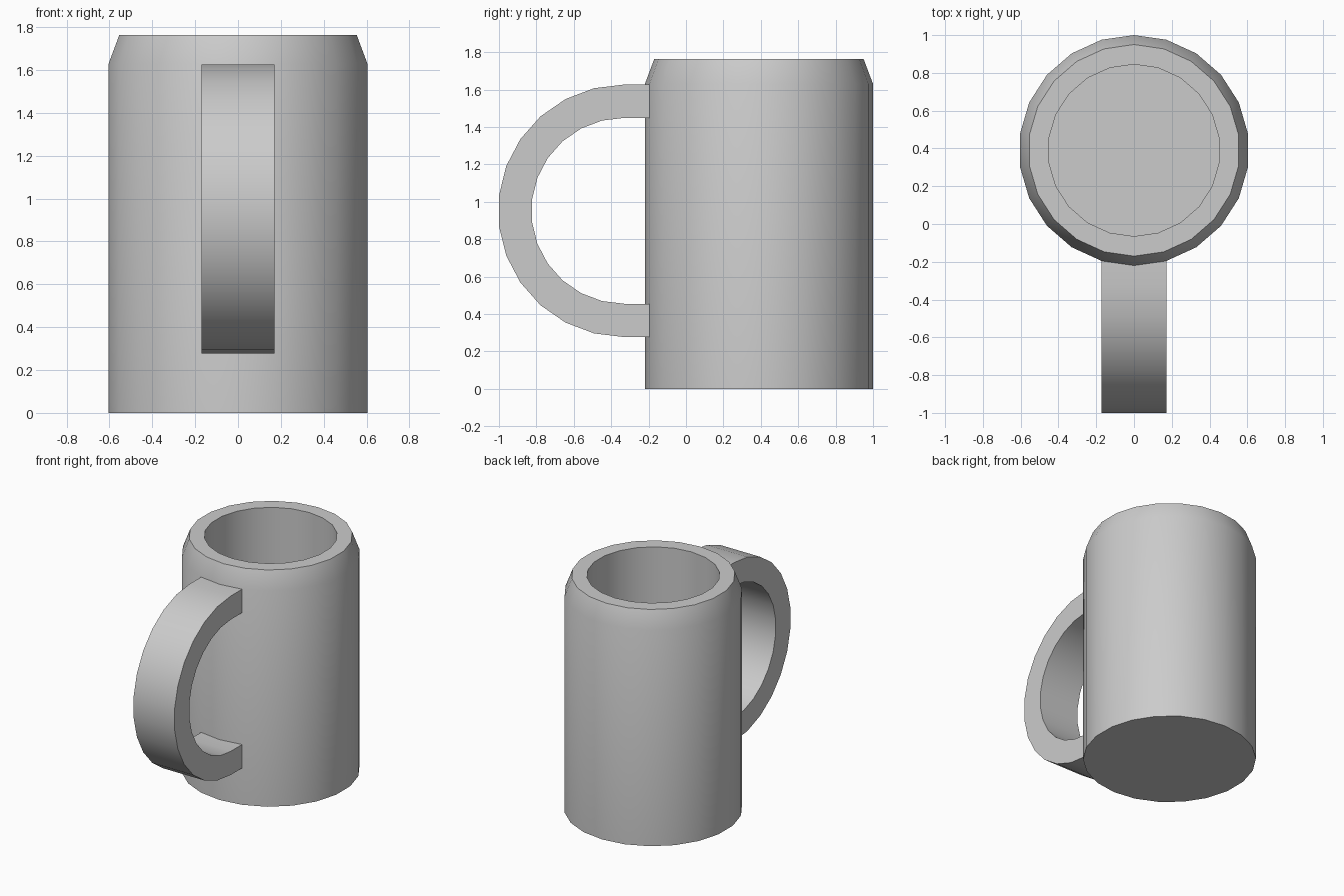
import bpy, bmesh, math

if "Cube" in bpy.data.objects:
    bpy.data.objects.remove(bpy.data.objects["Cube"])

CENTRE_Y, SIDES = 0.39, 22

grey = bpy.data.materials.new("plain grey")
grey.diffuse_color = (0.6, 0.6, 0.6, 1)
grey.use_nodes = True
grey.node_tree.nodes["Principled BSDF"].inputs["Base Color"].default_value = grey.diffuse_color


def finish(name, bm):
    bmesh.ops.recalc_face_normals(bm, faces=bm.faces)
    mesh = bpy.data.meshes.new(name)
    bm.to_mesh(mesh)
    bm.free()
    mesh.materials.append(grey)
    ob = bpy.data.objects.new(name, mesh)
    bpy.context.collection.objects.link(ob)
    bpy.ops.object.select_all(action='DESELECT')
    ob.select_set(True)
    bpy.context.view_layer.objects.active = ob
    bpy.ops.object.shade_smooth_by_angle(angle=math.radians(30))


# Hollow mug body: (radius, height) profile from base, over the rim, to the inner floor
bm = bmesh.new()
rings = []
for r, z in [(0.61, 0), (0.61, 1.63), (0.56, 1.763), (0.455, 1.763), (0.455, 0.15)]:
    rings.append([bm.verts.new((r * math.sin(i * math.tau / SIDES),
                                CENTRE_Y + r * math.cos(i * math.tau / SIDES), z))
                  for i in range(SIDES)])
for low, high in zip(rings, rings[1:]):
    for i in range(SIDES):
        j = (i + 1) % SIDES
        bm.faces.new((low[i], low[j], high[j], high[i]))
bm.faces.new(rings[0])
bm.faces.new(rings[-1])
finish("mug_body", bm)


# Handle: half ring with straight ends running into the body
def arc(r, cy=-0.33, cz=0.952, steps=13, end_y=-0.19):
    pts = [(end_y, cz + r)]
    for i in range(steps + 1):
        a = math.pi * i / steps
        pts.append((cy - r * math.sin(a), cz + r * math.cos(a)))
    return pts + [(end_y, cz - r)]


bm = bmesh.new()
sections = []
for (oy, oz), (iy, iz) in zip(arc(0.675), arc(0.497)):
    sections.append([bm.verts.new(p) for p in
                     ((-0.171, oy, oz), (0.171, oy, oz), (0.171, iy, iz), (-0.171, iy, iz))])
for a, b in zip(sections, sections[1:]):
    for i in range(4):
        j = (i + 1) % 4
        bm.faces.new((a[i], a[j], b[j], b[i]))
bm.faces.new(sections[0])
bm.faces.new(sections[-1])
finish("handle", bm)
